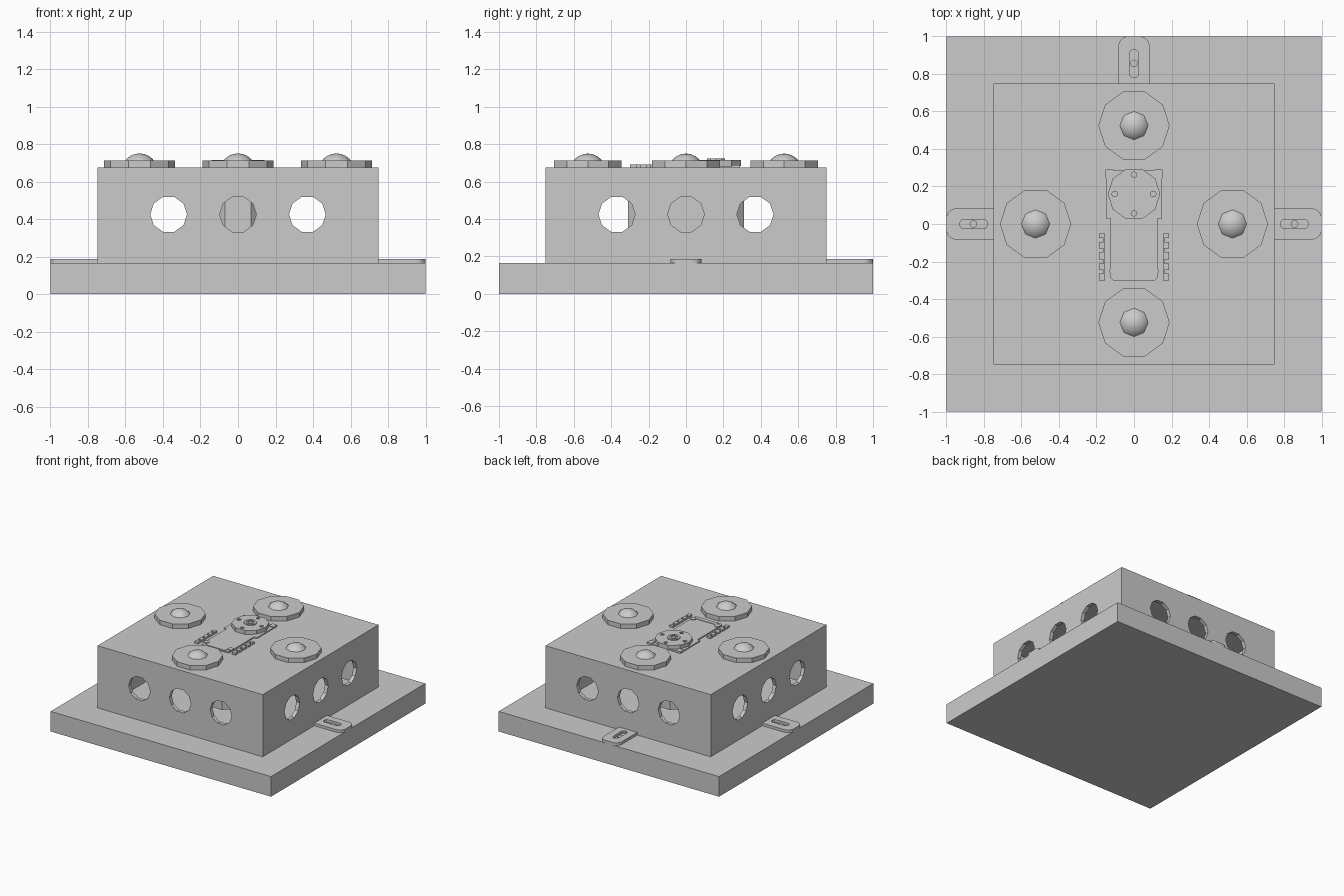
import bpy, bmesh
from math import cos, sin, pi
from mathutils import Matrix

old = bpy.data.objects.get("Cube")
if old:
    bpy.data.objects.remove(old, do_unlink=True)

grey = bpy.data.materials.new("plain grey")
grey.use_nodes = True
GREY = (0.6, 0.6, 0.6, 1)
grey.diffuse_color = GREY
grey.node_tree.nodes["Principled BSDF"].inputs["Base Color"].default_value = GREY


def finish(name, bm, matrix=None):
    if matrix:
        bm.transform(matrix)
    bmesh.ops.recalc_face_normals(bm, faces=bm.faces)
    mesh = bpy.data.meshes.new(name)
    bm.to_mesh(mesh)
    bm.free()
    mesh.materials.append(grey)
    obj = bpy.data.objects.new(name, mesh)
    bpy.context.collection.objects.link(obj)
    return obj


def prism(name, outline, low, high, matrix=None):
    bm = bmesh.new()
    bottom = [bm.verts.new((x, y, low)) for x, y in outline]
    top = [bm.verts.new((x, y, high)) for x, y in outline]
    bm.faces.new(bottom)
    bm.faces.new(top)
    n = len(outline)
    for i in range(n):
        j = (i + 1) % n
        bm.faces.new((bottom[i], bottom[j], top[j], top[i]))
    return finish(name, bm, matrix)


def rect(x0, x1, y0, y1):
    return [(x0, y0), (x1, y0), (x1, y1), (x0, y1)]


def clipped(x, y0, y1, c):
    return [(-x + c, y0), (x - c, y0), (x, y0 + c), (x, y1 - c),
            (x - c, y1), (-x + c, y1), (-x, y1 - c), (-x, y0 + c)]


def ring(x, y, r, sides=10):
    return [(x + r * cos(2 * pi * i / sides), y + r * sin(2 * pi * i / sides))
            for i in range(sides)]


def arc(x, y, r, start, end, steps=5):
    return [(x + r * cos(start + (end - start) * i / steps),
             y + r * sin(start + (end - start) * i / steps)) for i in range(steps + 1)]


def cut(obj, cutters):
    for cutter in cutters:
        mod = obj.modifiers.new("cut", "BOOLEAN")
        mod.operation = "DIFFERENCE"
        mod.solver = "EXACT"
        mod.object = cutter
        bpy.context.view_layer.objects.active = obj
        bpy.ops.object.modifier_apply(modifier=mod.name)
        bpy.data.objects.remove(cutter, do_unlink=True)


# Base slab and hollow housing with three round holes through each side
FLOOR, ROOF = 0.165, 0.675
prism("base_slab", rect(-1, 1, -1, 1), 0, FLOOR)
housing = prism("housing", rect(-0.75, 0.75, -0.75, 0.75), FLOOR, ROOF)
cutters = [prism("cavity", rect(-0.72, 0.72, -0.72, 0.72), 0.1, ROOF - 0.03)]
for turn in (0, pi / 2):
    for x in (-0.37, 0, 0.37):
        tilt = Matrix.Rotation(turn, 4, "Z") @ Matrix.Rotation(pi / 2, 4, "X")
        cutters.append(prism("hole", ring(x, 0.425, 0.098), -1, 1, tilt))
cut(housing, cutters)

# Four round pads with domed buttons
for i, side in enumerate(("left", "back", "right", "front")):
    x, y = 0.525 * cos(i * pi / 2), 0.525 * sin(i * pi / 2)
    prism(side + "_pad", ring(x, y, 0.19), ROOF, 0.712)
    bm = bmesh.new()
    bmesh.ops.create_uvsphere(bm, u_segments=8, v_segments=12, radius=0.097)
    below = [v for v in bm.verts if v.co.z < 0.02]
    bmesh.ops.delete(bm, geom=below, context="VERTS")
    dome = finish(side + "_dome", bm, Matrix.Translation((x, y, 0.653)))
    dome.data.shade_smooth()

# Slotted mounting tabs on the left, back and right
for i, side in enumerate(("left", "back", "right")):
    spin = Matrix.Rotation(i * pi / 2, 4, "Z")
    outline = [(0.75, -0.083)] + arc(0.95, -0.033, 0.05, -pi / 2, 0)
    outline += arc(0.95, 0.033, 0.05, 0, pi / 2) + [(0.75, 0.083)]
    tab = prism(side + "_tab", outline, FLOOR, 0.187, spin)
    slot = arc(0.905, 0, 0.025, -pi / 2, pi / 2) + arc(0.805, 0, 0.025, pi / 2, 3 * pi / 2)
    cut(tab, [prism("slot", slot, 0.1, 0.3, spin)])
    prism(side + "_tab_screw", ring(0.857, 0, 0.02), FLOOR, 0.174, spin)

# Motor body hanging inside the housing
prism("motor_body", clipped(0.13, -0.31, 0.31, 0.06), 0.2, ROOF - 0.02)

# Motor cover on the roof
prism("motor_cover", clipped(0.125, -0.3, 0.06, 0.012), ROOF, 0.684)
prism("cover_end_strip", rect(-0.09, 0.09, -0.295, -0.26), 0.684, 0.688)
prism("motor_back_block", rect(-0.15, 0.15, 0.03, 0.285), ROOF, 0.684)
for s, side in ((1, "left"), (-1, "right")):
    prism(side + "_cover_screw", ring(s * 0.11, -0.25, 0.022), 0.684, 0.69)
    prism(side + "_back_lug", rect(s * 0.13 - 0.022, s * 0.13 + 0.022, 0.245, 0.29), ROOF, 0.69)
    # Notched side rail
    rail = prism(side + "_rail", rect(s * 0.17 - 0.016, s * 0.17 + 0.016, -0.3, -0.05), ROOF, 0.691)
    cut(rail, [prism("notch", rect(s * 0.175 - 0.012, s * 0.175 + 0.012, y - 0.01, y + 0.01), 0.6, 0.8)
               for y in (-0.255, -0.2, -0.14, -0.085)])

# Motor output disc with four holes, hub and centre screw
disc = prism("motor_disc", ring(0, 0.16, 0.14), 0.684, 0.716)
cut(disc, [prism("disc_hole", ring(0.103 * cos(i * pi / 2), 0.16 + 0.103 * sin(i * pi / 2), 0.015), 0.6, 0.8)
           for i in range(4)])
hub = prism("motor_hub", ring(0, 0.16, 0.05), 0.71, 0.723)
cut(hub, [prism("hub_recess", ring(0, 0.16, 0.032), 0.716, 0.8)])
prism("hub_screw", ring(0, 0.16, 0.018, 6), 0.712, 0.721)
